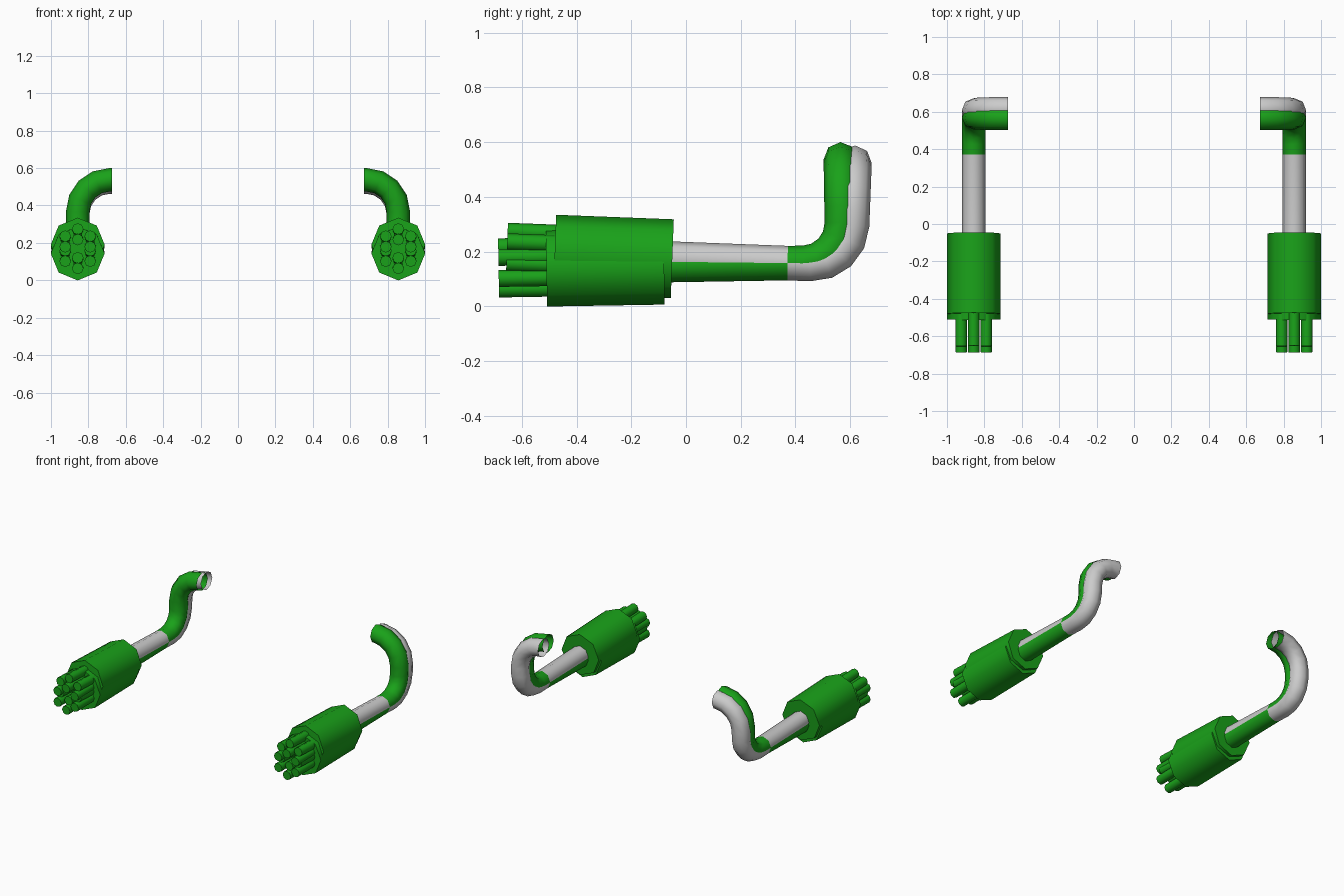
import bpy, bmesh, math
from mathutils import Matrix, Vector

if "Cube" in bpy.data.objects:
    bpy.data.objects.remove(bpy.data.objects["Cube"])

green = bpy.data.materials.new("green")
green.diffuse_color = (0.01, 0.36, 0.01, 1)
green.use_nodes = True
green.node_tree.nodes["Principled BSDF"].inputs["Base Color"].default_value = green.diffuse_color
SIDES = 8


def sweep(name, frames, radius, place, mat=None, caps=True):
    """Skin a polygon ring along a list of frames (ring lies in local xz)."""
    bm = bmesh.new()
    rings = []
    for f in frames:
        ring = []
        for k in range(SIDES):
            a = 2 * math.pi * k / SIDES
            ring.append(bm.verts.new(place @ f @ Vector((radius * math.cos(a), 0, radius * math.sin(a)))))
        rings.append(ring)
    for r0, r1 in zip(rings, rings[1:]):
        for k in range(SIDES):
            n = (k + 1) % SIDES
            bm.faces.new((r0[k], r0[n], r1[n], r1[k]))
    if caps:
        bm.faces.new(rings[0])
        bm.faces.new(rings[-1])
    bmesh.ops.recalc_face_normals(bm, faces=bm.faces)
    me = bpy.data.meshes.new(name)
    bm.to_mesh(me)
    bm.free()
    ob = bpy.data.objects.new(name, me)
    bpy.context.collection.objects.link(ob)
    if mat:
        me.materials.append(mat)
    bpy.ops.object.select_all(action='DESELECT')
    ob.select_set(True)
    bpy.context.view_layer.objects.active = ob
    bpy.ops.object.shade_smooth_by_angle(angle=math.radians(60))


def straight(y0, y1, x=0, z=0):
    return [Matrix.Translation((x, y, z)) for y in (y0, y1)]


def pipe_frames():
    """Straight run, bend upwards, then bend inwards to the open end."""
    r1, r2, y_up, z_top, n = 0.145, 0.17, 0.867, 0.376, 4
    frames = [Matrix.Translation((0, 0.2, 0))]
    for i in range(n + 1):
        a = math.pi / 2 * i / n
        p = (0, y_up - r1 + r1 * math.sin(a), r1 - r1 * math.cos(a))
        frames.append(Matrix.Translation(p) @ Matrix.Rotation(a, 4, 'X'))
    up = Matrix.Rotation(math.pi / 2, 4, 'X')
    for i in range(n + 1):
        a = math.pi / 2 * i / n
        p = (r2 - r2 * math.cos(a), y_up, z_top - r2 + r2 * math.sin(a))
        frames.append(Matrix.Translation(p) @ Matrix.Rotation(a, 4, 'Y') @ up)
    frames.append(Matrix.Translation((0.012, 0, 0)) @ frames[-1])
    return frames


def unit(label, place, pipe_mat):
    # housing
    sweep(label + "_housing", straight(-0.215, 0.215), 0.144, place, green)
    # ring of six barrels
    for k in range(6):
        a = math.radians(90 + 60 * k)
        sweep(f"{label}_barrel_{k + 1}",
              straight(-0.39, -0.2, 0.077 * math.cos(a), 0.077 * math.sin(a)),
              0.031, place, green)
    # curved feed pipe, open at the end
    sweep(label + "_pipe", pipe_frames(), 0.063, place, pipe_mat, caps=False)


# two overlapping, slightly tilted units on each side
for side, flip in (("left", 1), ("right", -1)):
    mirror = Matrix.Diagonal((flip, 1, 1, 1))
    for level, y, z, tilt, mat in (("lower", -0.295, 0.147, 0.95, green),
                                   ("upper", -0.265, 0.1825, -2.2, None)):
        place = mirror @ Matrix.Translation((-0.857, y, z)) @ Matrix.Rotation(math.radians(tilt), 4, 'X')
        unit(f"{side}_{level}", place, mat)
